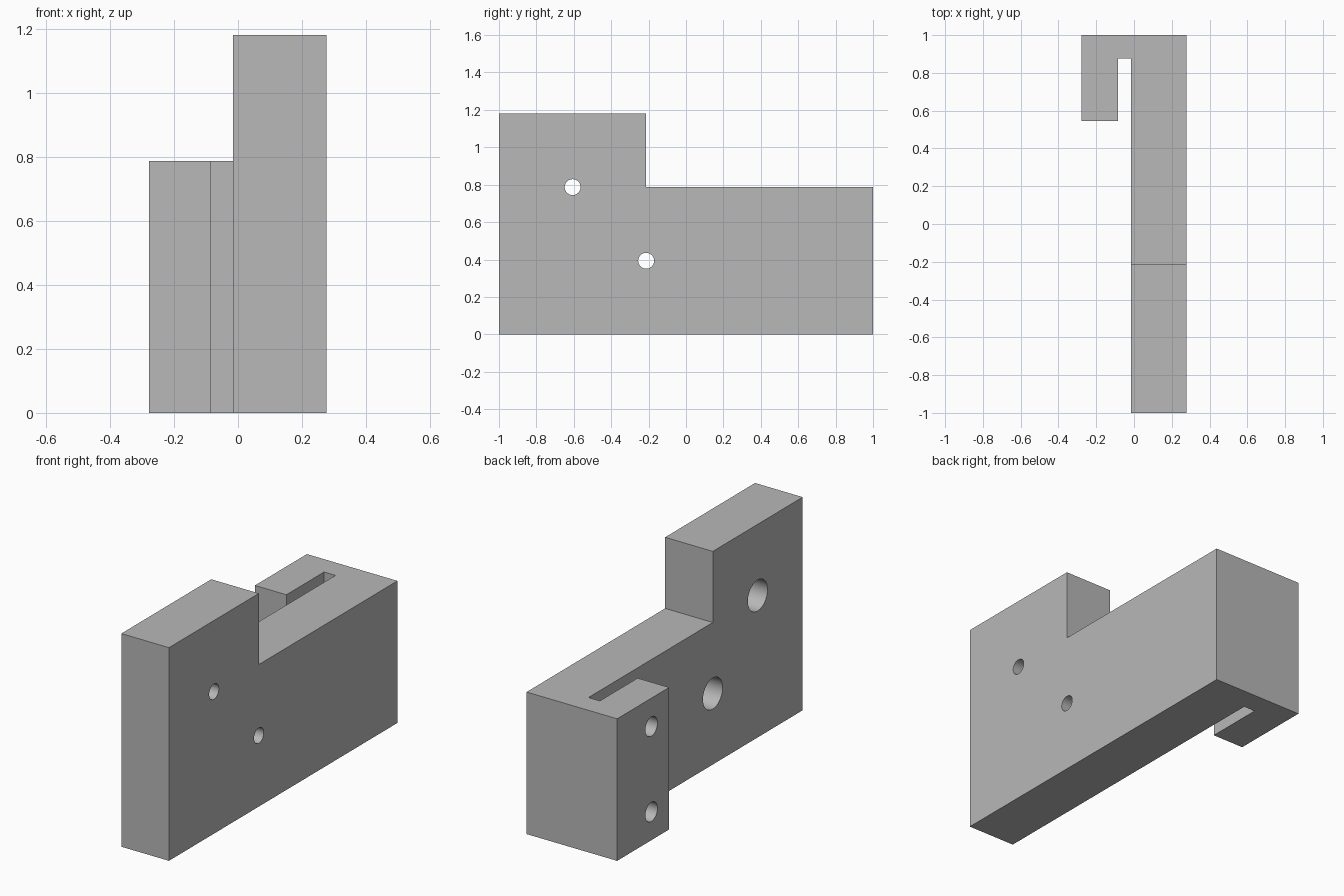
import bpy, bmesh, math
from mathutils import Vector

cube = bpy.data.objects.get("Cube")
if cube:
    bpy.data.objects.remove(cube, do_unlink=True)

LOW, TALL = 0.787, 1.181        # heights of the long arm and the upright block
STEP_Y = -0.213                 # where the upright block ends
INNER, OUTER = -0.015, 0.277    # faces of the main plate
HOOK_X, SLOT_X = -0.278, -0.085

grey = bpy.data.materials.new("plain grey")
grey.use_nodes = True
grey.diffuse_color = (0.48, 0.48, 0.48, 1)
grey.node_tree.nodes["Principled BSDF"].inputs["Base Color"].default_value = (0.48, 0.48, 0.48, 1)


def make_object(name, bm):
    bmesh.ops.recalc_face_normals(bm, faces=bm.faces)
    mesh = bpy.data.meshes.new(name)
    bm.to_mesh(mesh)
    bm.free()
    mesh.materials.append(grey)
    obj = bpy.data.objects.new(name, mesh)
    bpy.context.collection.objects.link(obj)
    return obj


def prism(name, outline, z0, z1):
    bm = bmesh.new()
    face = bm.faces.new([bm.verts.new((x, y, z0)) for x, y in outline])
    top = bmesh.ops.extrude_face_region(bm, geom=[face])["geom"]
    bmesh.ops.translate(bm, vec=Vector((0, 0, z1 - z0)),
                        verts=[v for v in top if isinstance(v, bmesh.types.BMVert)])
    return make_object(name, bm)


def drill(name, y, z, radius, x0, x1):
    bpy.ops.mesh.primitive_cylinder_add(vertices=48, radius=radius, depth=x1 - x0,
                                        location=((x0 + x1) / 2, y, z),
                                        rotation=(0, math.pi / 2, 0))
    obj = bpy.context.object
    obj.name = name
    obj.data.materials.append(grey)
    return obj


# Main plate and clamp hook share one J-shaped footprint
bracket = prism("clamp_bracket", [
    (INNER, -1), (OUTER, -1), (OUTER, 1), (HOOK_X, 1), (HOOK_X, 0.545),
    (SLOT_X, 0.545), (SLOT_X, 0.875), (INNER, 0.875)], 0, TALL)

# Step above the long arm
cutters = [prism("step_cutter", [(-1, STEP_Y), (1, STEP_Y), (1, 2), (-1, 2)], LOW, 2)]

# Counterbored screw holes through the plate
for y, z in ((-0.606, LOW), (STEP_Y, LOW / 2)):
    cutters.append(drill("screw_hole_cutter", y, z, 0.0425, -0.1, 0.4))
    cutters.append(drill("counterbore_cutter", y, z, 0.086, -0.1, INNER + 0.17))

# Clamp screw holes through the hook into the slot
for z in (0.157, 0.63):
    cutters.append(drill("clamp_hole_cutter", 0.7, z, 0.053, -0.4, -0.05))

bpy.ops.object.select_all(action="DESELECT")
bpy.context.view_layer.objects.active = bracket
bracket.select_set(True)
for cutter in cutters:
    mod = bracket.modifiers.new("cut", "BOOLEAN")
    mod.operation = "DIFFERENCE"
    mod.solver = "EXACT"
    mod.object = cutter
    bpy.ops.object.modifier_apply(modifier=mod.name)
for cutter in cutters:
    bpy.data.objects.remove(cutter, do_unlink=True)

bpy.ops.object.shade_smooth_by_angle(angle=math.radians(30))
